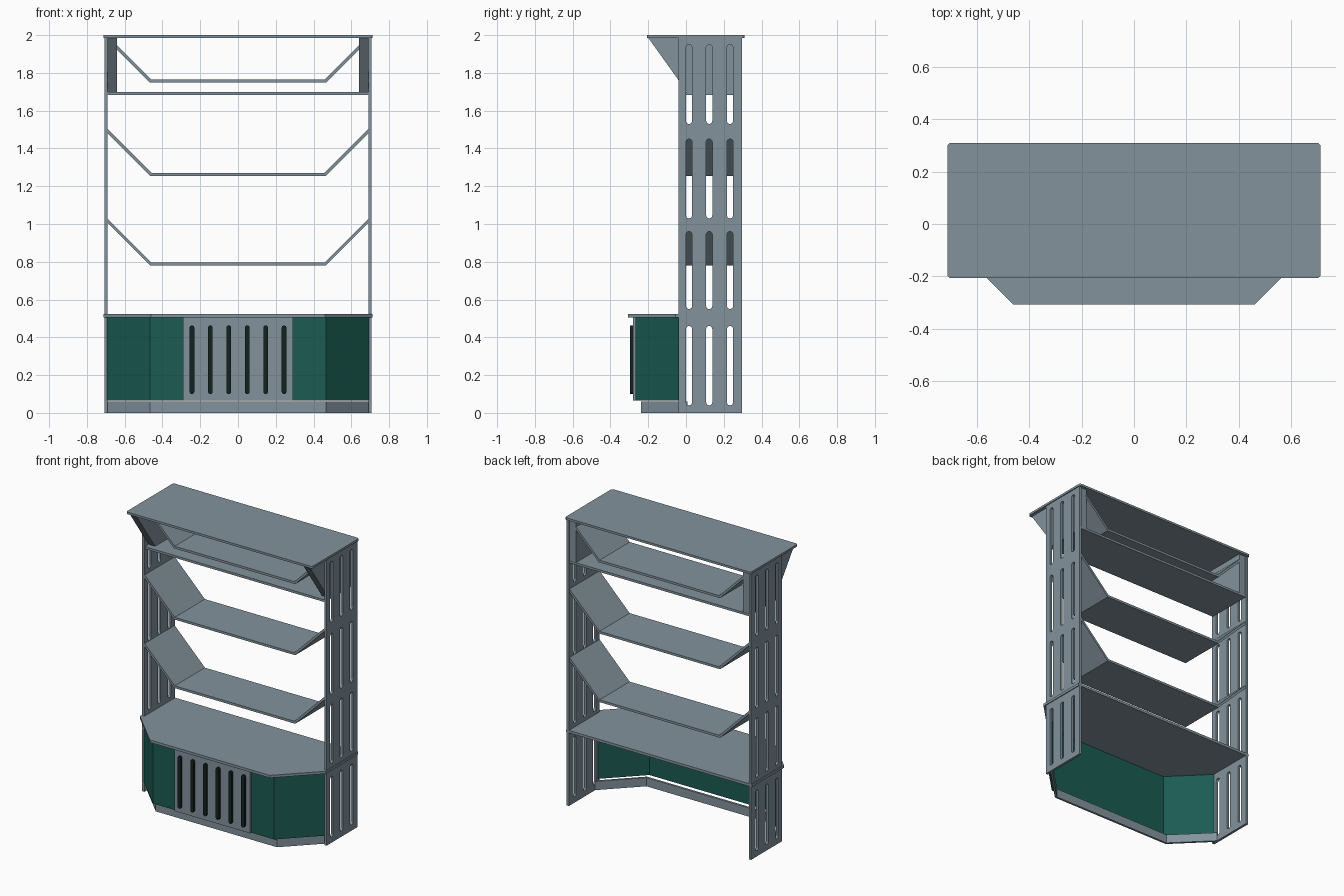
import bpy
from math import sin, cos, pi, sqrt
from mathutils import Matrix

if "Cube" in bpy.data.objects:
    bpy.data.objects.remove(bpy.data.objects["Cube"])

# Extrusion frames: 2D profile axes mapped into the world
FRAMES = {
    'x': Matrix(((0, 0, 1, 0), (1, 0, 0, 0), (0, 1, 0, 0), (0, 0, 0, 1))),
    'y': Matrix(((1, 0, 0, 0), (0, 0, -1, 0), (0, 1, 0, 0), (0, 0, 0, 1))),
    'z': Matrix.Identity(4),
}


def material(name, rgb):
    m = bpy.data.materials.new(name)
    m.diffuse_color = (*rgb, 1)
    m.use_nodes = True
    m.node_tree.nodes["Principled BSDF"].inputs["Base Color"].default_value = m.diffuse_color
    return m


SLATE = material("slate_grey", (0.225, 0.29, 0.335))
GREEN = material("dark_green", (0.011, 0.105, 0.085))
BLACK = material("near_black", (0.006, 0.016, 0.014))


def plate(name, axis, lo, hi, loops, mat=SLATE):
    """Extrude a 2D outline (further loops are holes) from lo to hi along an axis."""
    cu = bpy.data.curves.new(name, 'CURVE')
    cu.dimensions, cu.fill_mode = '2D', 'BOTH'
    cu.extrude = (hi - lo) / 2
    for loop in loops:
        s = cu.splines.new('POLY')
        s.points.add(len(loop) - 1)
        for p, (u, v) in zip(s.points, loop):
            p.co = (u, v, 0, 1)
        s.use_cyclic_u = True
    tmp = bpy.data.objects.new(name + "_profile", cu)
    bpy.context.collection.objects.link(tmp)
    dg = bpy.context.evaluated_depsgraph_get()
    me = bpy.data.meshes.new_from_object(tmp.evaluated_get(dg))
    bpy.data.objects.remove(tmp)
    mid = (lo + hi) / 2
    me.transform(FRAMES[axis] @ Matrix.Translation((0, 0, -mid if axis == 'y' else mid)))
    me.name = name
    me.shade_flat()
    me.materials.clear()
    me.materials.append(mat)
    ob = bpy.data.objects.new(name, me)
    bpy.context.collection.objects.link(ob)
    return ob


def rect(u0, u1, v0, v1):
    return [(u0, v0), (u1, v0), (u1, v1), (u0, v1)]


def rounded(u0, u1, v0, v1, r, n=5):
    pts = []
    for k, (cu, cv) in enumerate(((u1 - r, v1 - r), (u0 + r, v1 - r), (u0 + r, v0 + r), (u1 - r, v0 + r))):
        for i in range(n + 1):
            a = (k + i / n) * pi / 2
            pts.append((cu + r * cos(a), cv + r * sin(a)))
    return pts


def tray(end, fold, v, t):
    """Flat strip with both ends bent up at 45 degrees."""
    half = [(fold, v), (end, v + end - fold), (end, v + end - fold + t * sqrt(2)),
            (fold - t * (sqrt(2) - 1), v + t)]
    return half + [(-u, w) for u, w in reversed(half)]


# Slotted side panels and the brackets carrying the top
for side, s in (("left", -1), ("right", 1)):
    x0, x1 = sorted((s * 0.69, s * 0.707))
    for part, z0, z1, rows in (("lower", 0, 0.506, [(0.04, 0.46)]),
                               ("upper", 0.524, 1.986, [(0.55, 0.96), (1.03, 1.45), (1.53, 1.95)])):
        holes = [rounded(y - 0.016, y + 0.016, a, b, 0.0155)
                 for y in (0.016, 0.123, 0.233) for a, b in rows]
        plate(f"{side}_{part}_side_panel", 'x', x0, x1, [rect(-0.04, 0.297, z0, z1)] + holes)
    b0, b1 = sorted((s * 0.64, s * 0.69))
    plate(f"{side}_top_bracket", 'x', b0, b1,
          [[(-0.2, 1.986), (0.008, 1.695), (0.29, 1.695), (0.29, 1.986)]])

# Top board and straight shelf below it
plate("top_board", 'z', 1.985, 2.0, [rounded(-0.713, 0.713, -0.207, 0.31, 0.015)])
plate("straight_shelf", 'z', 1.682, 1.698, [rect(-0.69, 0.69, -0.035, 0.292)])

# Bent shelves
for name, z, end in (("lower", 0.78, 0.69), ("middle", 1.255, 0.69), ("upper", 1.748, 0.645)):
    plate(f"{name}_bent_shelf", 'y', -0.038, 0.292, [tray(end, 0.465, z, 0.016)])

# Counter top with cut front corners
plate("counter_top", 'z', 0.506, 0.524,
      [[(-0.713, 0.297), (-0.713, -0.055), (-0.46, -0.308), (0.46, -0.308), (0.713, -0.055), (0.713, 0.297)]])

# Counter front and recessed kick board
plate("counter_front", 'z', 0.066, 0.506, [tray(0.695, 0.465, -0.268, 0.014)], GREEN)
plate("kick_board", 'z', 0, 0.06, [tray(0.69, 0.465, -0.237, 0.015)])

# Grille panel with dark rounded bars
plate("grille_panel", 'y', -0.281, -0.266, [rect(-0.29, 0.29, 0.066, 0.506)])
for i in range(6):
    x = (i - 2.5) * 0.0975
    plate(f"grille_bar_{i + 1}", 'y', -0.296, -0.28,
          [rounded(x - 0.0125, x + 0.0125, 0.1, 0.463, 0.012)], BLACK)
